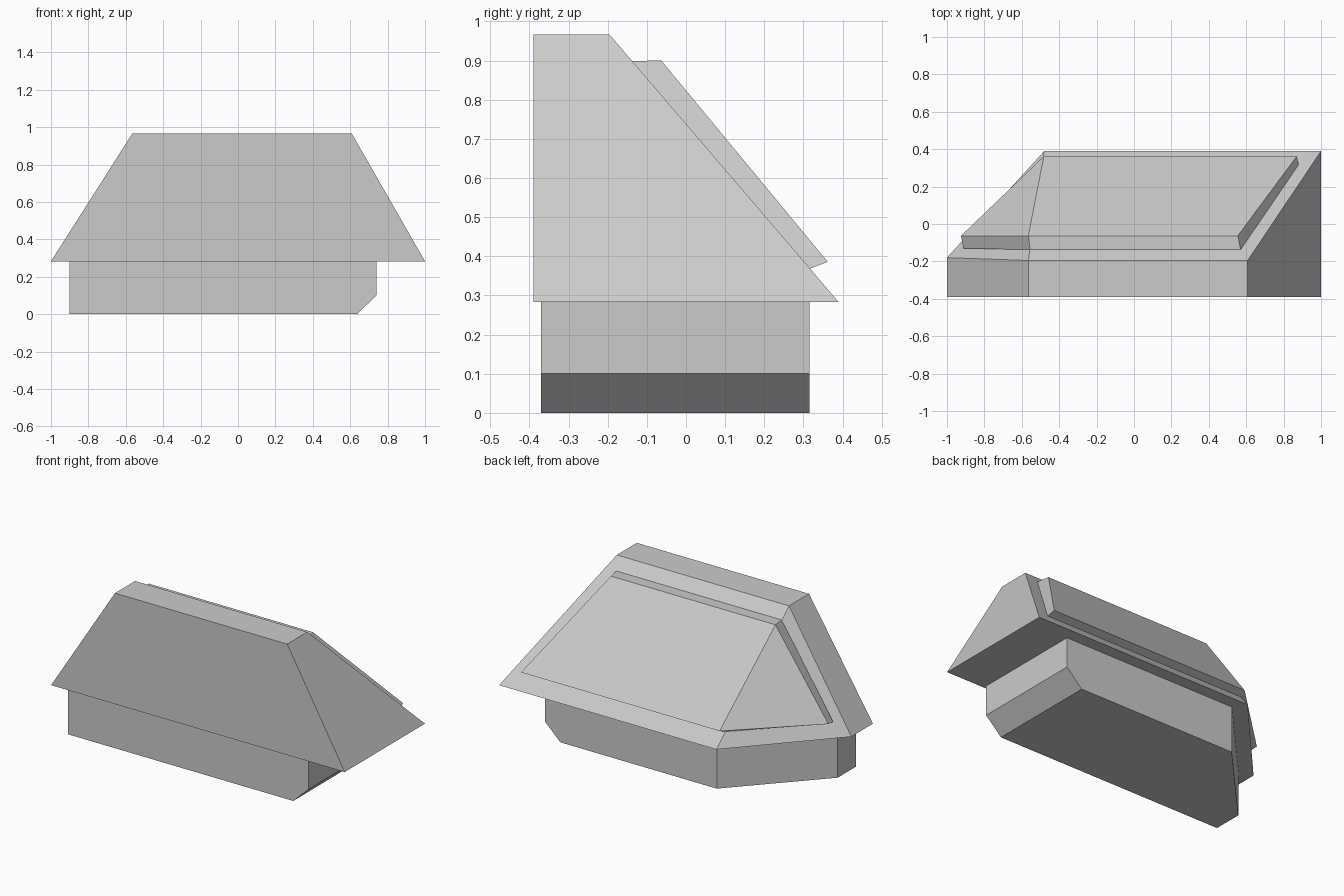
import bpy
import bmesh

cube = bpy.data.objects.get("Cube")
if cube:
    bpy.data.objects.remove(cube, do_unlink=True)

grey = bpy.data.materials.new("light grey")
grey.use_nodes = True
colour = (0.6, 0.6, 0.6, 1)
grey.diffuse_color = colour
grey.node_tree.nodes["Principled BSDF"].inputs["Base Color"].default_value = colour


def loft(name, rings, caps):
    """Skin equal-length rings bottom to top; caps lists faces as (ring, corners)."""
    bm = bmesh.new()
    loops = [[bm.verts.new(p) for p in ring] for ring in rings]
    n = len(rings[0])
    for low, high in zip(loops, loops[1:]):
        for i in range(n):
            j = (i + 1) % n
            bm.faces.new((low[i], low[j], high[j], high[i]))
    for ring, corners in caps:
        bm.faces.new([loops[ring][i] for i in corners])
    # Corners that coincide merge, turning the quads there into triangles
    bmesh.ops.remove_doubles(bm, verts=bm.verts, dist=0.0005)
    bmesh.ops.recalc_face_normals(bm, faces=bm.faces)
    mesh = bpy.data.meshes.new(name)
    bm.to_mesh(mesh)
    bm.free()
    mesh.materials.append(grey)
    obj = bpy.data.objects.new(name, mesh)
    bpy.context.collection.objects.link(obj)
    return obj


def at_height(plan, z):
    return [(x, y, z) for x, y in plan]


ALL = range(5)

# Lower body with a cut back corner and a bevelled underside at one end
body_plan = [(-0.9, -0.37), (0.74, -0.37), (0.74, 0.315), (-0.43, 0.315), (-0.9, -0.19)]
foot_plan = [(min(x, 0.635), y) for x, y in body_plan]
loft("lower_body",
     [at_height(foot_plan, 0), at_height(body_plan, 0.10), at_height(body_plan, 0.283)],
     [(0, ALL), (2, ALL)])

# Hipped upper body: upright front, sloping ends, back and corner
eave_plan = [(-1, -0.39), (1, -0.39), (1, 0.39), (-0.48, 0.39), (-1, -0.18)]
ridge_corner = (-0.565, -0.195)
ridge_plan = [(-0.565, -0.39), (0.608, -0.39), (0.608, -0.195), ridge_corner, ridge_corner]
loft("upper_body", [at_height(eave_plan, 0.283), at_height(ridge_plan, 0.966)],
     [(0, ALL), (1, ALL[:4])])

# Raised panel wrapping the back slope and the corner slope
panel_base = [(-0.555, -0.138, 0.899), (0.57, -0.138, 0.899), (0.88, 0.316, 0.368),
              (-0.491, 0.316, 0.368), (-0.912, -0.13, 0.37)]
panel_face = [(-0.565, -0.063, 0.9), (0.555, -0.063, 0.9), (0.87, 0.362, 0.386),
              (-0.482, 0.362, 0.386), (-0.925, -0.063, 0.386)]
loft("raised_panel", [panel_base, panel_face], [(1, (0, 1, 2, 3)), (1, (0, 3, 4))])
